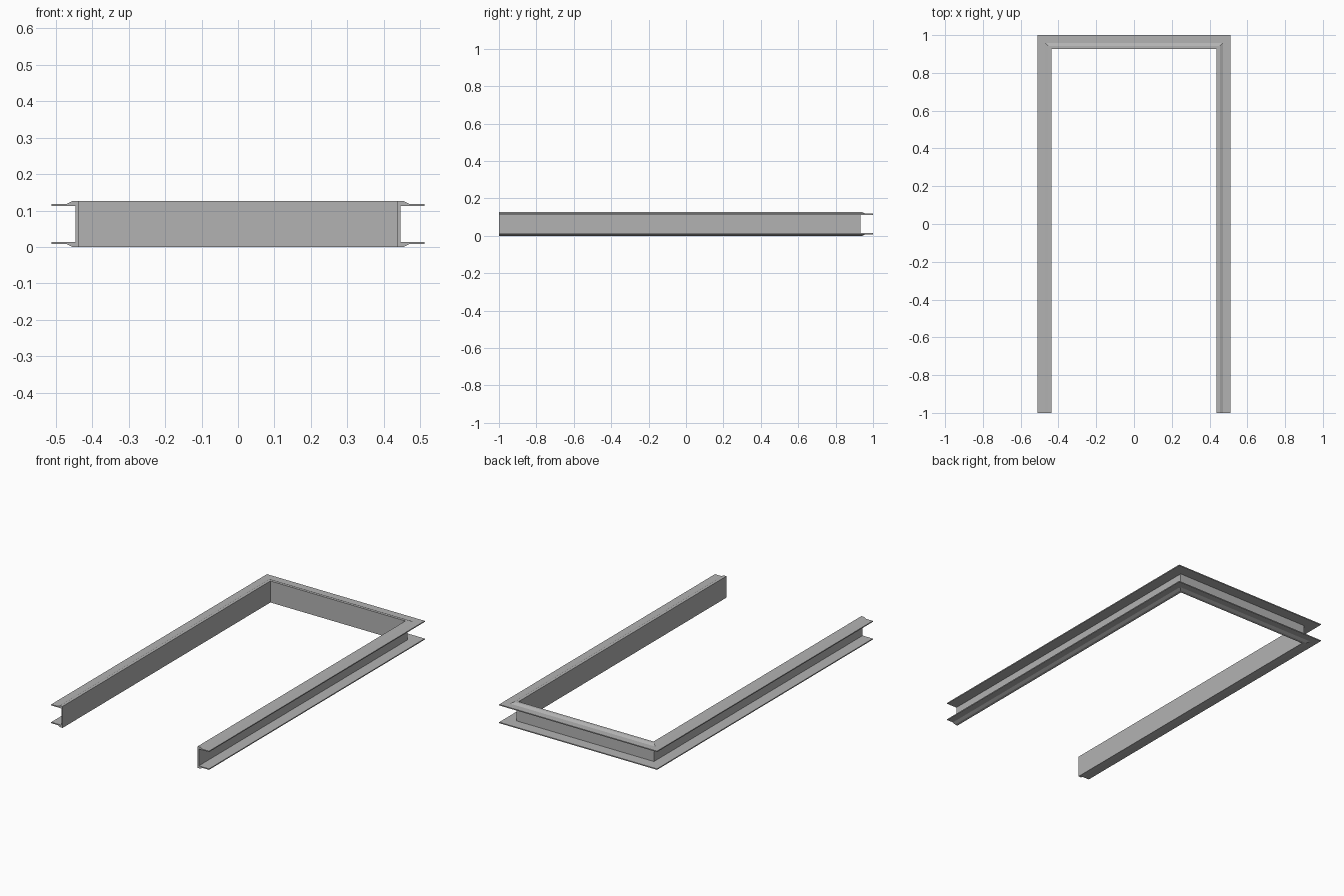
import bpy
import bmesh

cube = bpy.data.objects.get("Cube")
if cube:
    bpy.data.objects.remove(cube, do_unlink=True)

HEIGHT = 0.126
INNER_X, INNER_Y, FRONT_Y = 0.438, 0.926, -1.0

# Single painted metal colour
metal = bpy.data.materials.new("grey_metal")
metal.use_nodes = True
colour = (0.45, 0.45, 0.45, 1)
metal.diffuse_color = colour
metal.node_tree.nodes["Principled BSDF"].inputs["Base Color"].default_value = colour

# Channel section: (distance outward from opening, height), upper half
upper = [(0.008, 0.112), (0.074, 0.112), (0.074, 0.118),
         (0.033, 0.118), (0.016, 0.126), (0, 0.126)]
lower = [(d, HEIGHT - z) for d, z in reversed(upper)]
profile = upper + lower


def section(bm, side, y_base, follow):
    """One copy of the channel section; follow shifts it along y for a mitre."""
    return [bm.verts.new((side * (INNER_X + d), y_base + follow * d, z))
            for d, z in profile]


# Sweep the section up one jamb, across the head and down the other jamb
bm = bmesh.new()
rings = [section(bm, -1, FRONT_Y, 0), section(bm, -1, INNER_Y, 1),
         section(bm, 1, INNER_Y, 1), section(bm, 1, FRONT_Y, 0)]
for a, b in zip(rings, rings[1:]):
    for i in range(len(profile)):
        j = (i + 1) % len(profile)
        bm.faces.new((a[i], a[j], b[j], b[i]))

# Closed jamb ends
bm.faces.new(rings[0])
bm.faces.new(rings[-1])
bmesh.ops.recalc_face_normals(bm, faces=bm.faces)

mesh = bpy.data.meshes.new("door_frame")
bm.to_mesh(mesh)
bm.free()
mesh.materials.append(metal)
frame = bpy.data.objects.new("door_frame", mesh)
bpy.context.collection.objects.link(frame)
